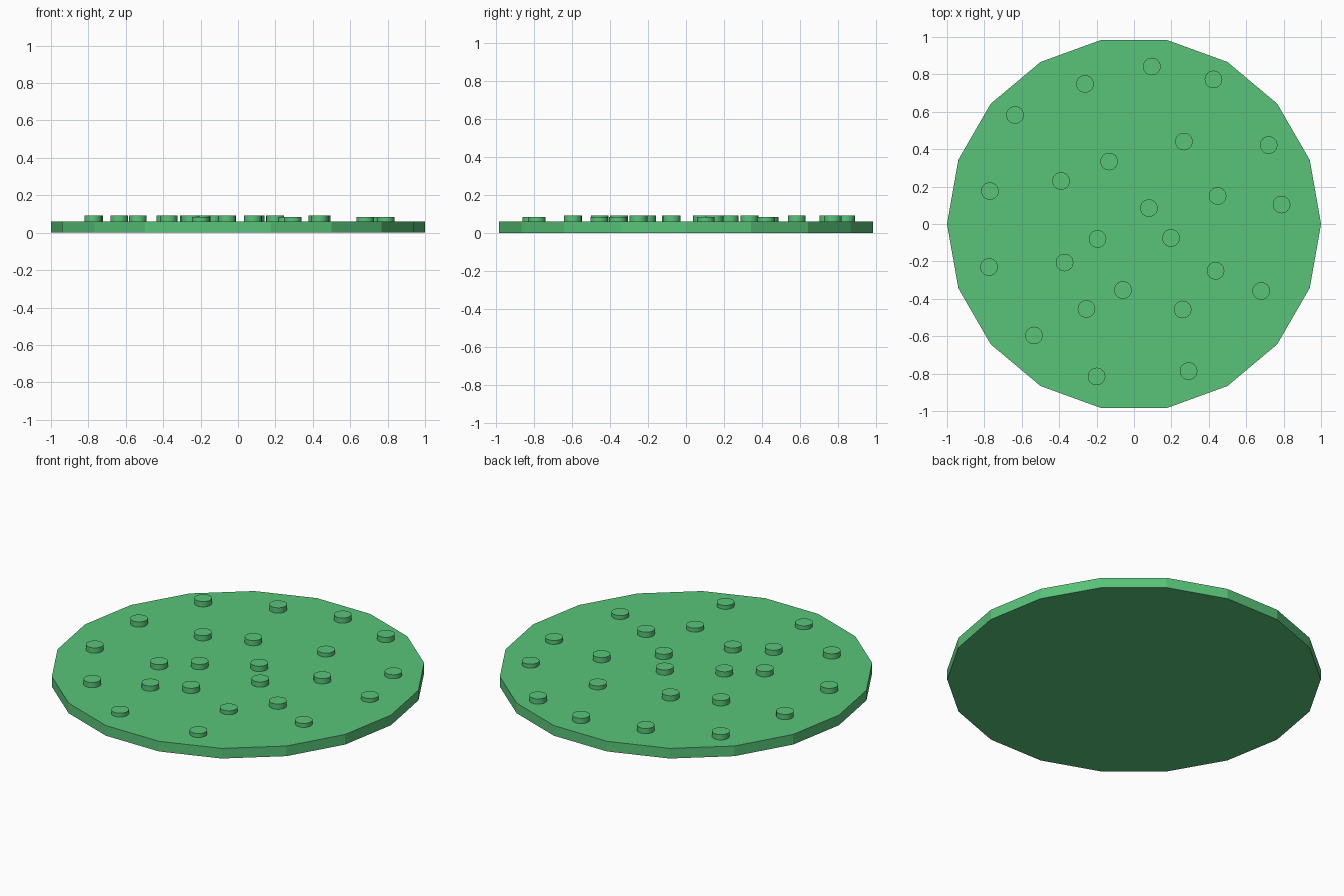
import bpy

if "Cube" in bpy.data.objects:
    bpy.data.objects.remove(bpy.data.objects["Cube"])

mat = bpy.data.materials.new("green")
mat.diffuse_color = (0.1, 0.55, 0.19, 1)
mat.use_nodes = True
mat.node_tree.nodes["Principled BSDF"].inputs["Base Color"].default_value = mat.diffuse_color


def cylinder(name, sides, radius, x, y, z0, z1, smooth=False):
    bpy.ops.mesh.primitive_cylinder_add(vertices=sides, radius=radius, depth=z1 - z0,
                                        location=(x, y, (z0 + z1) / 2))
    ob = bpy.context.object
    ob.name = name
    ob.data.materials.append(mat)
    if smooth:
        bpy.ops.object.shade_smooth_by_angle()
    return ob


# Flat 18-sided base plate with corners on the x axis
base = cylinder("base_plate", 18, 1.0, 0, 0, 0, 0.06)
base.rotation_euler.z = 1.5707963

# Scattered studs, grouped by top height
tall = [(.095, .842), (.425, .773), (-.262, .749), (-.636, .583), (-.133, .334),
        (-.39, .23), (-.77, .176), (.447, .15), (.08, .085), (-.195, -.08),
        (.198, -.075), (-.371, -.206), (-.775, -.23), (.436, -.25), (-.059, -.353),
        (-.254, -.454), (-.535, -.596)]
short = [(.267, .441), (.72, .422), (.789, .104), (.68, -.358), (.26, -.457),
         (-.2, -.815), (.292, -.786)]
for top, spots in ((0.091, tall), (0.083, short)):
    for x, y in spots:
        cylinder("stud", 24, 0.047, x, y, 0.05, top, True)
